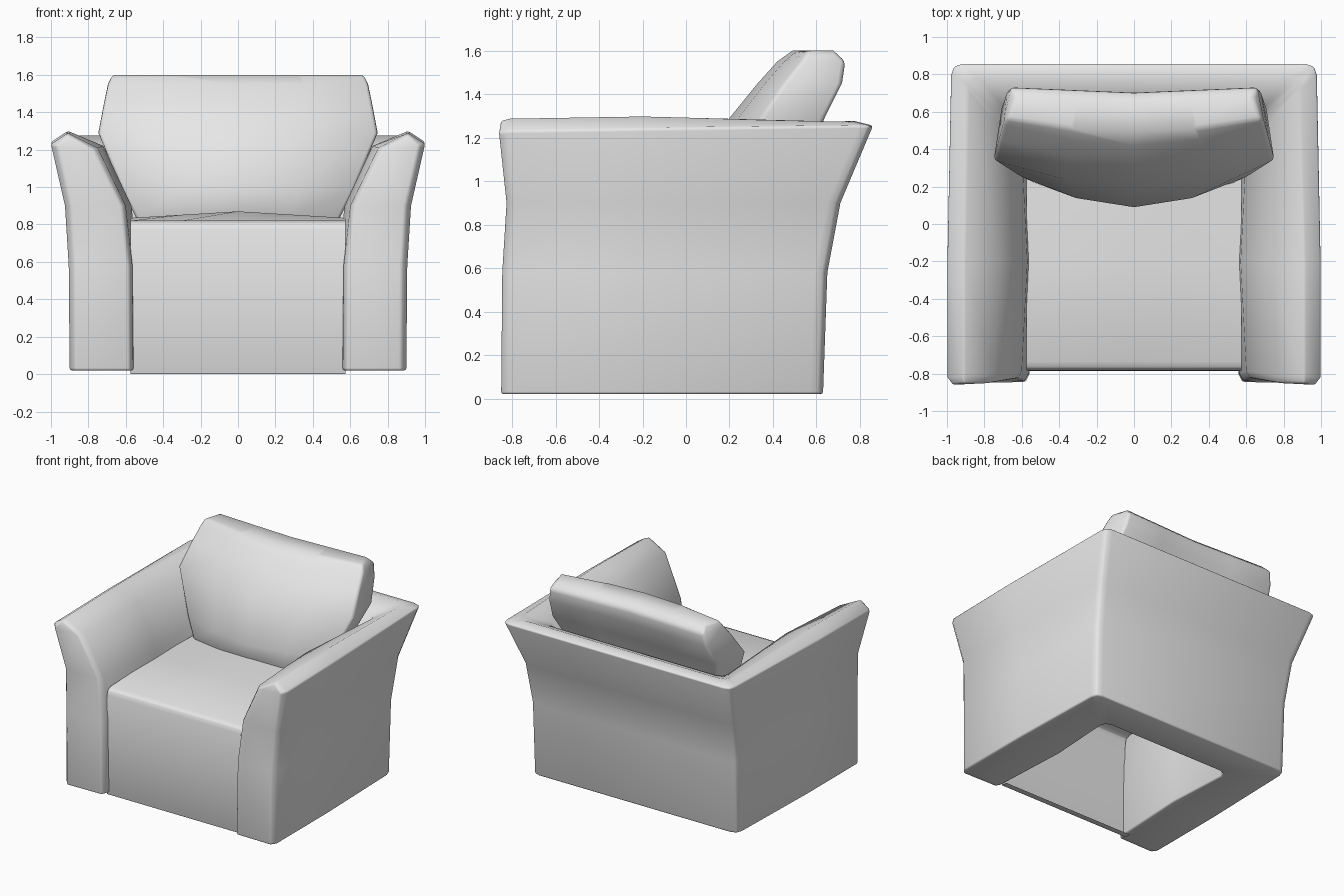
import bpy
import bmesh

default_cube = bpy.data.objects.get("Cube")
if default_cube:
    bpy.data.objects.remove(default_cube)

# Single upholstery colour
fabric = bpy.data.materials.new("grey_fabric")
fabric.use_nodes = True
grey = (0.8, 0.8, 0.8, 1.0)
fabric.diffuse_color = grey
fabric.node_tree.nodes["Principled BSDF"].inputs["Base Color"].default_value = grey


def make_part(name, build, bevel_width):
    """Fill a bmesh with the build function and turn it into a smooth part."""
    bm = bmesh.new()
    build(bm)
    bmesh.ops.recalc_face_normals(bm, faces=bm.faces[:])
    mesh = bpy.data.meshes.new(name)
    bm.to_mesh(mesh)
    bm.free()
    mesh.materials.append(fabric)
    for face in mesh.polygons:
        face.use_smooth = True
    part = bpy.data.objects.new(name, mesh)
    bpy.context.collection.objects.link(part)
    bevel = part.modifiers.new("soft_edges", 'BEVEL')
    bevel.width = bevel_width
    bevel.segments = 2
    bevel.limit_method = 'ANGLE'
    bevel.angle_limit = 0.8
    return part


def loft(bm, sections, closed):
    """Join successive sections with quads and return their vertices."""
    rings = [[bm.verts.new(point) for point in section] for section in sections]
    count = len(rings[0])
    for lower, upper in zip(rings, rings[1:]):
        for i in range(count if closed else count - 1):
            j = (i + 1) % count
            bm.faces.new((lower[i], lower[j], upper[j], upper[i]))
    return rings


def cap(bm, ring):
    """Close an odd ring with strips between its two opposite sides."""
    last = len(ring) - 1
    half = last // 2
    for i in range(half - 1):
        bm.faces.new((ring[i], ring[i + 1], ring[last - i - 1], ring[last - i]))
    bm.faces.new(ring[half - 1:half + 2])


# Arm and back cross-sections: outside upward, over the ridge, inside downward
heights = [0.02, 0.58, 0.9, 1.24, 1.3, 1.22, 0.9, 0.58, 0.02]
arm_x = [0.9, 0.905, 0.925, 1.0, 0.91, 0.75, 0.6, 0.565, 0.56]
back_y = [0.63, 0.65, 0.71, 0.86, 0.78, 0.62, 0.47, 0.36, 0.35]
back_z = [0.02, 0.58, 0.9, 1.255, 1.275, 1.2, 0.9, 0.58, 0.02]
front_y = [-0.85, -0.845, -0.825, -0.86, -0.85, -0.85, -0.825, -0.84, -0.845]
ROUND = 0.06


def build_shell(bm):
    nose, front, middle, corner_a, corner_b, corner_c = ([] for _ in range(6))
    for i, (x, z, by, bz, fy) in enumerate(zip(arm_x, heights, back_y, back_z, front_y)):
        inner = i > 4
        inset = 0.02 if inner else -0.03
        drop = 0.02 if i in (3, 4, 5) else 0
        nose.append((x + (0 if i == 4 else inset), fy, z - drop))
        front.append((x, fy + 0.04, z - drop / 2))
        middle.append((x - (0.03 if inner else 0), -0.2, z))
        cx = x if inner else x - 0.02
        corner_a.append((cx, by - ROUND, bz))
        corner_b.append((cx - ROUND / 4, by - ROUND / 4, bz))
        corner_c.append((cx - ROUND, by, bz))
    side = [nose, front, middle, corner_a, corner_b, corner_c]
    other = [[(-x, y, z) for x, y, z in section] for section in reversed(side)]
    rings = loft(bm, side + other, True)
    cap(bm, rings[0])
    cap(bm, rings[-1])


make_part("arms_and_back", build_shell, 0.012)

# Seat: a crowned sheet with a front panel and a small folded hem
seat_profile = [(-0.73, 0.0), (-0.78, 0.0), (-0.785, 0.4), (-0.782, 0.77),
                (-0.77, 0.805), (-0.735, 0.82), (-0.2, 0.835), (0.45, 0.825)]


def build_seat(bm):
    sections = []
    for x in (-0.575, -0.3, 0, 0.3, 0.575):
        crown = 0.035 * (1 - abs(x) / 0.575)
        sections.append([(x, y, z + (crown if y > -0.5 else 0)) for y, z in seat_profile])
    loft(bm, sections, False)


make_part("seat", build_seat, 0.005)

# Back cushion layers: height, half width, front centre, front edge, back
cushion_layers = [
    (0.82, 0.54, 0.13, 0.22, 0.45),
    (0.98, 0.62, 0.09, 0.26, 0.5),
    (1.29, 0.75, 0.2, 0.34, 0.64),
    (1.45, 0.72, 0.33, 0.45, 0.72),
    (1.55, 0.7, 0.42, 0.53, 0.735),
    (1.6, 0.68, 0.49, 0.56, 0.68),
]


def build_cushion(bm):
    sections = []
    for z, half, centre, edge, back in cushion_layers:
        ring = []
        for t in (-1, -0.5, 0, 0.5, 1):
            bulge = 1 - abs(t) ** 1.8
            ring.append((t * half, edge + (centre - edge) * bulge, z))
        for t in (0.94, 0.45, 0, -0.45, -0.94):
            dent = 0.03 * (1 - abs(t))
            ring.append((t * half, back - dent, z))
        sections.append(ring)
    rings = loft(bm, sections, True)
    for ring in (rings[0], rings[-1]):
        for i in range(4):
            bm.faces.new((ring[i], ring[i + 1], ring[8 - i], ring[9 - i]))


make_part("back_cushion", build_cushion, 0.02)
